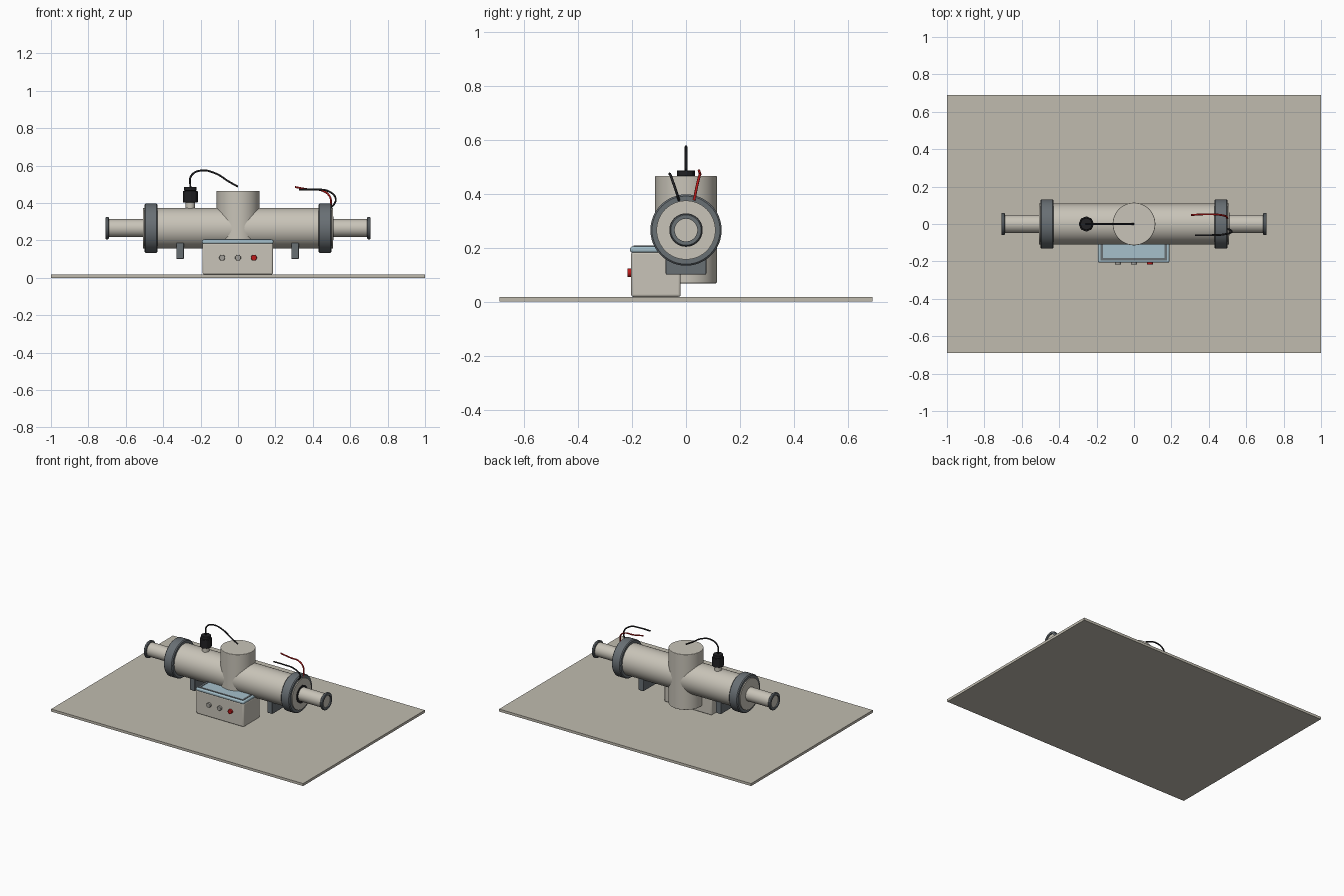
import bpy, math
from mathutils import Vector

if "Cube" in bpy.data.objects:
    bpy.data.objects.remove(bpy.data.objects["Cube"])


def mat(name, r, g, b):
    m = bpy.data.materials.new(name)
    m.diffuse_color = (r, g, b, 1)
    m.use_nodes = True
    m.node_tree.nodes["Principled BSDF"].inputs["Base Color"].default_value = m.diffuse_color
    return m


SHELL = mat("warm_shell", 0.58, 0.55, 0.48)
PLATE = mat("plate_beige", 0.53, 0.50, 0.43)
GREY = mat("slate_grey", 0.14, 0.16, 0.175)
BLUE = mat("pale_blue", 0.38, 0.53, 0.60)
BLACK = mat("black_rubber", 0.015, 0.015, 0.017)
RED = mat("red", 0.50, 0.01, 0.01)
METAL = mat("button_metal", 0.36, 0.35, 0.32)

AXES = {'x': (0, math.pi / 2, 0), 'y': (math.pi / 2, 0, 0), 'z': (0, 0, 0)}
ZC = 0.265  # height of the main pipe axis


def finish(ob, name, m, bevel=0, smooth=True):
    ob.name = name
    ob.data.materials.append(m)
    if bevel:
        mod = ob.modifiers.new("bevel", 'BEVEL')
        mod.width, mod.segments, mod.limit_method = bevel, 3, 'ANGLE'
    if smooth:
        bpy.context.view_layer.objects.active = ob
        ob.select_set(True)
        bpy.ops.object.shade_smooth_by_angle(angle=math.radians(35))
        ob.select_set(False)
    return ob


def box(name, lo, hi, m, bevel=0):
    lo, hi = Vector(lo), Vector(hi)
    bpy.ops.mesh.primitive_cube_add(size=1, location=(lo + hi) / 2)
    ob = bpy.context.object
    for v in ob.data.vertices:
        v.co = Vector(a * b for a, b in zip(v.co, hi - lo))
    return finish(ob, name, m, bevel, smooth=bevel > 0)


def cyl(name, axis, a, b, r, at, m, bevel=0, sides=48):
    """Cylinder from a to b along axis; at gives the two other coordinates."""
    loc = list(at)
    loc.insert('xyz'.index(axis), (a + b) / 2)
    bpy.ops.mesh.primitive_cylinder_add(vertices=sides, radius=r, depth=abs(b - a),
                                        location=loc, rotation=AXES[axis])
    return finish(bpy.context.object, name, m, bevel, smooth=sides > 12)


def collar(name, x0, x1, r_in, r_out, m, bevel):
    """Ring around the main pipe axis, from a rectangular profile."""
    n = 48
    prof = [(x0, r_in), (x0, r_out - bevel), (x0 + bevel, r_out),
            (x1 - bevel, r_out), (x1, r_out - bevel), (x1, r_in)]
    k = len(prof)
    verts = [(x, r * math.cos(2 * math.pi * i / n), ZC + r * math.sin(2 * math.pi * i / n))
             for i in range(n) for x, r in prof]
    faces = [(i * k + j, i * k + (j + 1) % k, (i + 1) % n * k + (j + 1) % k, (i + 1) % n * k + j)
             for i in range(n) for j in range(k)]
    me = bpy.data.meshes.new(name)
    me.from_pydata(verts, [], faces)
    ob = bpy.data.objects.new(name, me)
    bpy.context.collection.objects.link(ob)
    return finish(ob, name, m)


def wire(name, pts, m, r=0.005):
    cu = bpy.data.curves.new(name, 'CURVE')
    cu.dimensions = '3D'
    cu.bevel_depth, cu.bevel_resolution, cu.resolution_u = r, 2, 8
    cu.use_fill_caps = True
    sp = cu.splines.new('BEZIER')
    sp.bezier_points.add(len(pts) - 1)
    for p, co in zip(sp.bezier_points, pts):
        p.co = co
        p.handle_left_type = p.handle_right_type = 'AUTO'
    ob = bpy.data.objects.new(name, cu)
    bpy.context.collection.objects.link(ob)
    cu.materials.append(m)


# Base plate
box("base_plate", (-1, -0.69, 0), (1, 0.69, 0.018), PLATE)

# Crossing pipes
cyl("main_pipe", 'x', -0.507, 0.507, 0.109, (0, ZC), SHELL, sides=64)
cyl("upright_pipe", 'z', 0.068, 0.465, 0.114, (0, 0), SHELL, 0.003, sides=64)

# Pipe ends and saddle feet on both sides
for s, side in ((-1, "left"), (1, "right")):
    x0, x1 = sorted((s * 0.43, s * 0.50))
    collar(side + "_clamp_ring", x0, x1, 0.10, 0.132, GREY, 0.006)
    cyl(side + "_end_stub", 'x', s * 0.50, s * 0.701, 0.048, (0, ZC), SHELL)
    x0, x1 = sorted((s * 0.691, s * 0.709))
    collar(side + "_stub_flange", x0, x1, 0.042, 0.06, GREY, 0.004)
    xf = -0.31 if s < 0 else 0.305
    box(side + "_saddle_foot", (xf - 0.02, -0.075, 0.10), (xf + 0.02, 0.075, 0.205), GREY, 0.004)
cyl("stub_seal", 'x', 0.505, 0.511, 0.062, (0, ZC), BLACK)

# Control box with framed lid
box("control_box", (-0.19, -0.203, 0.018), (0.187, -0.02, 0.185), SHELL, 0.008)
box("lid", (-0.192, -0.207, 0.182), (0.189, -0.018, 0.204), BLUE, 0.008)
for name, lo, hi in (("front", (-0.18, -0.195), (0.177, -0.182)),
                     ("left", (-0.18, -0.182), (-0.167, -0.03)),
                     ("right", (0.164, -0.182), (0.177, -0.03))):
    box("lid_trim_" + name, (*lo, 0.200), (*hi, 0.207), GREY)

# Buttons
for i, m in enumerate((METAL, METAL, RED)):
    cyl("button_%d" % (i + 1), 'y', -0.217, -0.198, 0.016, (-0.085 + i * 0.085, 0.107), m, 0.003, 24)

# Cable gland and its cable
GX = -0.255
cyl("gland_neck", 'z', 0.365, 0.405, 0.025, (GX, 0), SHELL, sides=24)
cyl("gland_nut", 'z', 0.403, 0.465, 0.041, (GX, 0), BLACK, 0.004, 8)
cyl("gland_cap", 'z', 0.465, 0.486, 0.034, (GX, 0), BLACK, 0.003, 8)
wire("gland_cable", [(GX, 0, 0.48), (-0.25, 0, 0.545), (-0.20, 0, 0.573),
                     (-0.12, 0, 0.558), (-0.05, 0, 0.515), (0, 0, 0.487)], BLACK)

# Loose leads above the right clamp ring
wire("red_lead", [(0.305, 0.048, 0.485), (0.38, 0.052, 0.472), (0.45, 0.05, 0.466),
                  (0.49, 0.042, 0.435), (0.498, 0.03, 0.375)], RED)
wire("black_lead", [(0.325, -0.06, 0.472), (0.41, -0.06, 0.472), (0.485, -0.055, 0.462),
                    (0.522, -0.042, 0.425), (0.515, -0.032, 0.395), (0.496, -0.026, 0.375)], BLACK)
